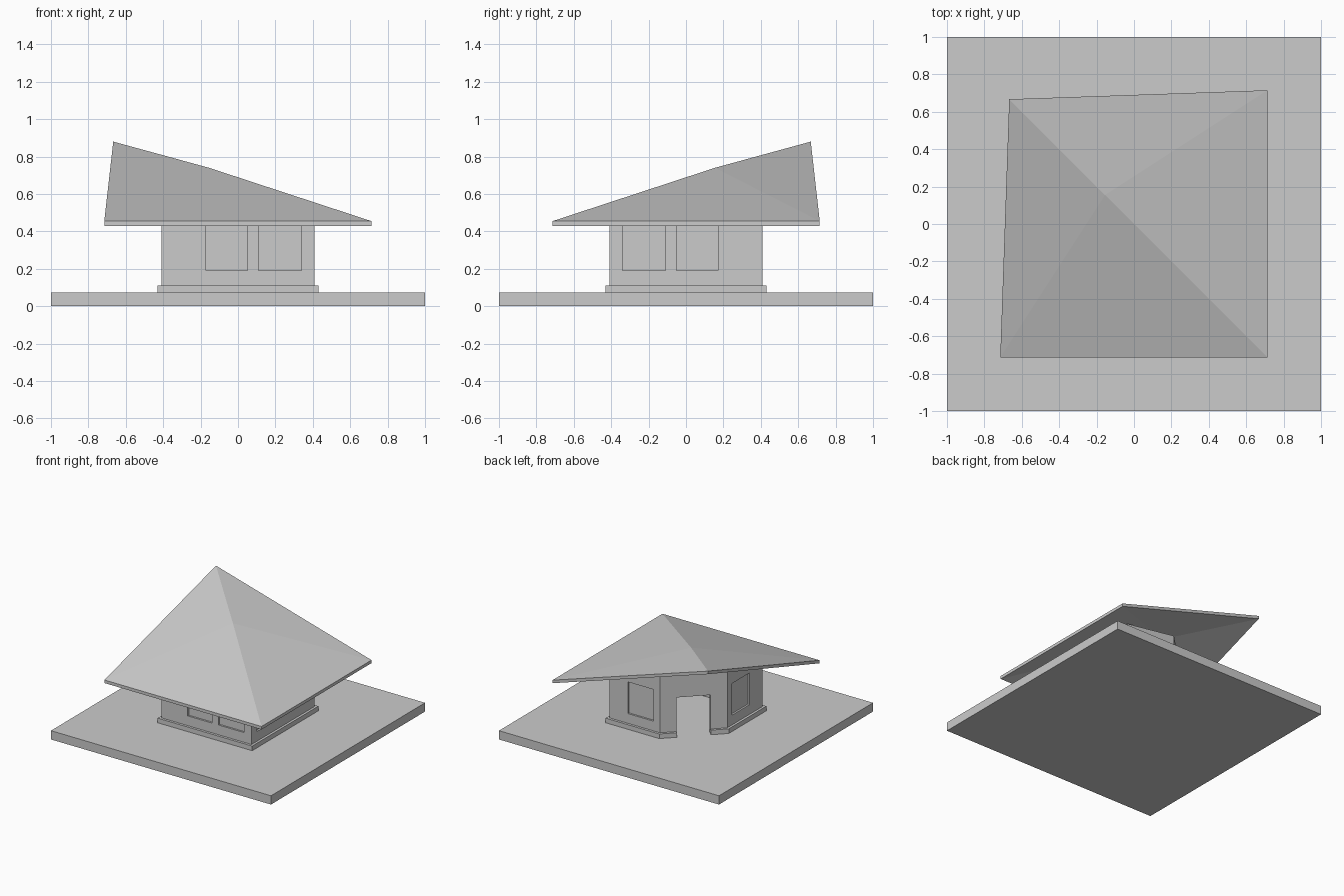
import bpy, bmesh, math

if "Cube" in bpy.data.objects:
    bpy.data.objects.remove(bpy.data.objects["Cube"])

SLAB_TOP = 0.072


def add_mesh(name, verts, faces):
    me = bpy.data.meshes.new(name)
    me.from_pydata(verts, [], faces)
    bm = bmesh.new()
    bm.from_mesh(me)
    bmesh.ops.recalc_face_normals(bm, faces=bm.faces)
    bm.to_mesh(me)
    bm.free()
    ob = bpy.data.objects.new(name, me)
    bpy.context.collection.objects.link(ob)
    return ob


def box(name, centre, size, turn=0):
    bpy.ops.mesh.primitive_cube_add(size=1, location=centre, rotation=(0, 0, turn))
    ob = bpy.context.object
    ob.name = name
    ob.scale = size
    return ob


def cut(ob, cutter):
    m = ob.modifiers.new("cut", "BOOLEAN")
    m.operation = "DIFFERENCE"
    m.solver = "EXACT"
    m.object = cutter
    cutter.hide_render = True
    cutter.display_type = "WIRE"


def outline(grow):
    # square plan with the back left corner cut off, offset by grow
    h = 0.41 + grow
    c = 0.46 + grow * math.sqrt(2) - h
    return [(-h, -h), (h, -h), (h, h), (-c, h), (-h, c)]


def ring(name, outer, inner, z0, tops):
    n = 5
    o, i = outline(outer), outline(inner)
    verts = [(x, y, z0) for x, y in o] + [(x, y, t) for (x, y), t in zip(o, tops)]
    verts += [(x, y, z0) for x, y in i] + [(x, y, t) for (x, y), t in zip(i, tops)]
    faces = []
    for a in range(n):
        b = (a + 1) % n
        for p, q in ((0, n), (n, 3 * n), (3 * n, 2 * n), (2 * n, 0)):
            faces.append((p + a, p + b, q + b, q + a))
    return add_mesh(name, verts, faces)


# ground slab
box("ground_slab", (0, 0, SLAB_TOP / 2), (2, 2, SLAB_TOP))

# walls rising towards the entrance, and the skirting around them
walls = ring("walls", 0, -0.035, SLAB_TOP, [0.525, 0.525, 0.525, 0.59, 0.59])
skirting = ring("skirting", 0.02, -0.01, SLAB_TOP, [0.11] * 5)

# doorway through the cut corner
door = box("door_cutter", (-0.23, 0.23, 0.215), (0.255, 0.3, 0.35), math.radians(45))
cut(walls, door)
cut(skirting, door)

# shallow window recesses, mirrored across the diagonal (x, y) -> (-y, -x)
zc, zh, depth = 0.32, 0.26, 0.03
for x0, x1, y in ((-0.17, 0.05, -0.41), (0.11, 0.34, -0.41), (0.01, 0.24, 0.41)):
    c, w = (x0 + x1) / 2, x1 - x0
    cut(walls, box("window_cutter", (c, y, zc), (w, depth, zh)))
    cut(walls, box("window_cutter", (-y, -c, zc), (depth, w, zh)))

# folded roof: four triangles around the peak, back left corner lifted
top = [(-0.715, -0.713, 0.455), (0.713, -0.713, 0.455), (0.713, 0.715, 0.455),
       (-0.667, 0.667, 0.88), (-0.155, 0.155, 0.74)]
verts = top + [(x, y, z - 0.025) for x, y, z in top]
faces = []
for a in range(4):
    b = (a + 1) % 4
    faces += [(a, b, 4), (b + 5, a + 5, 9), (a, a + 5, b + 5, b)]
add_mesh("roof", verts, faces)
